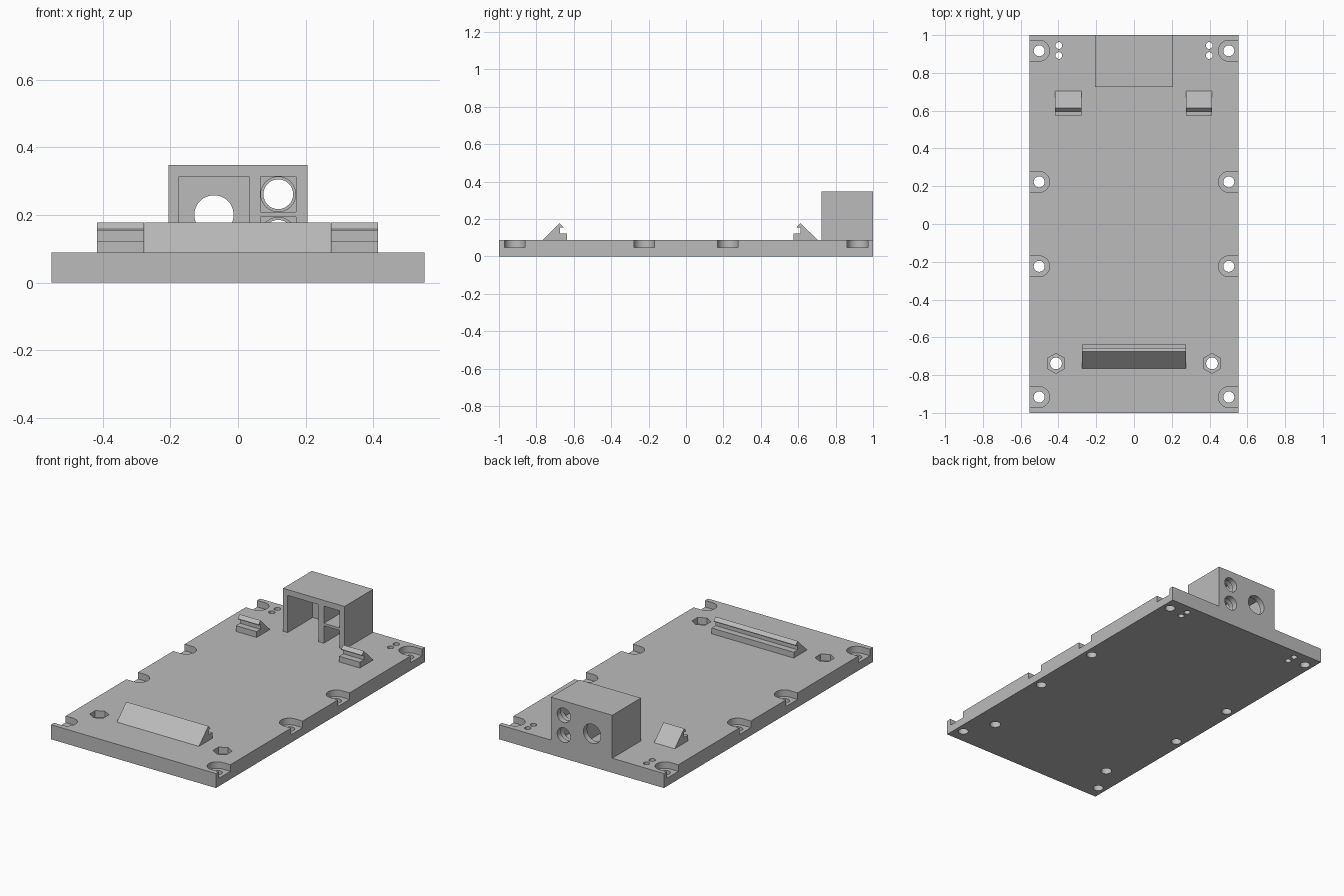
import bpy, bmesh
from math import sin, cos, pi

if "Cube" in bpy.data.objects:
    bpy.data.objects.remove(bpy.data.objects["Cube"], do_unlink=True)

grey = bpy.data.materials.new("plain grey")
grey.use_nodes = True
GREY = (0.5, 0.5, 0.5, 1)
grey.diffuse_color = GREY
grey.node_tree.nodes["Principled BSDF"].inputs["Base Color"].default_value = GREY

# Maps a 2D outline point plus a depth to 3D, for each extrusion axis
PLACE = {
    "x": lambda a, b, d: (d, a, b),
    "y": lambda a, b, d: (a, d, b),
    "z": lambda a, b, d: (a, b, d),
}


def prisms(name, axis, solids):
    """One object made of extruded outlines: (outline, low, high)."""
    bm = bmesh.new()
    for outline, low, high in solids:
        rings = [[bm.verts.new(PLACE[axis](a, b, d)) for a, b in outline] for d in (low, high)]
        for ring in rings:
            bm.faces.new(ring)
        n = len(outline)
        for i in range(n):
            j = (i + 1) % n
            bm.faces.new((rings[0][i], rings[0][j], rings[1][j], rings[1][i]))
    bmesh.ops.recalc_face_normals(bm, faces=bm.faces)
    mesh = bpy.data.meshes.new(name)
    bm.to_mesh(mesh)
    bm.free()
    mesh.materials.append(grey)
    obj = bpy.data.objects.new(name, mesh)
    bpy.context.collection.objects.link(obj)
    return obj


def rect(a0, a1, b0, b1):
    return [(a0, b0), (a1, b0), (a1, b1), (a0, b1)]


def arc(a, b, r, n=48, start=0.0, sweep=2 * pi, closed=True):
    steps = n if closed else n - 1
    return [(a + r * cos(start + sweep * i / steps), b + r * sin(start + sweep * i / steps))
            for i in range(n)]


def cut(obj, cutter):
    mod = obj.modifiers.new("cut", "BOOLEAN")
    mod.object, mod.solver = cutter, "EXACT"
    bpy.context.view_layer.objects.active = obj
    bpy.ops.object.modifier_apply(modifier=mod.name)
    bpy.data.objects.remove(cutter, do_unlink=True)


def smooth(obj):
    bpy.ops.object.select_all(action="DESELECT")
    obj.select_set(True)
    bpy.context.view_layer.objects.active = obj
    bpy.ops.object.shade_smooth_by_angle(angle=0.5)


HALF_W, TOP, RECESS = 0.552, 0.088, 0.048

# Base plate with open edge slots, hex nut pockets and through holes
plate = prisms("base_plate", "z", [(rect(-HALF_W, HALF_W, -1, 1), 0, TOP)])
recesses, holes = [], []
for side in (-1, 1):
    for y in (-0.916, -0.224, 0.223, 0.917):
        x, edge = side * 0.502, side * 0.6
        slot = arc(x, y, 0.055, 25, pi / 2, side * pi, closed=False)
        slot += [(edge, y - 0.055), (edge, y + 0.055)]
        recesses.append((slot, RECESS, 0.2))
        holes.append((arc(x, y, 0.029), -0.1, 0.2))
    x = side * 0.413
    recesses.append((arc(x, -0.738, 0.053, 6, pi / 6), RECESS, 0.2))
    holes.append((arc(x, -0.738, 0.031), -0.1, 0.2))
    for y in (0.892, 0.945):
        holes.append((arc(side * 0.398, y, 0.018, 32), -0.1, 0.2))
cut(plate, prisms("recess_cutter", "z", recesses))
cut(plate, prisms("hole_cutter", "z", holes))
smooth(plate)

# Connector housing with one wide bay and two stacked small bays
housing = prisms("connector_housing", "y", [(rect(-0.206, 0.206, TOP, 0.348), 0.725, 1)])
BX, SX, SMALL_Z = -0.071, 0.119, (0.141, 0.261)
bays = [(rect(BX - 0.104, BX + 0.104, 0.05, 0.313), 0.6, 0.965),
        (rect(SX - 0.052, SX + 0.052, 0.05, 0.194), 0.6, 0.93),
        (rect(SX - 0.052, SX + 0.052, 0.209, 0.313), 0.6, 0.93)]
cut(housing, prisms("bay_cutter", "y", bays))
cut(housing, prisms("counterbore_cutter", "y",
                    [(arc(SX, z, 0.0515), 0.9, 0.965) for z in SMALL_Z]))
ports = [(arc(SX, z, 0.044), 0.9, 1.1) for z in SMALL_Z]
ports.append((arc(BX, 0.2, 0.058), 0.9, 1.1))
cut(housing, prisms("port_cutter", "y", ports))
smooth(housing)


# Snap clips: sloped back, barbed tip and a resting ledge
def clip(name, x0, x1, y, facing):
    shape = [(-0.09, TOP), (0, 0.177), (0.019, 0.158), (0.019, 0.154),
             (0, 0.154), (0, 0.123), (0.038, 0.123), (0.038, TOP)]
    prisms(name, "x", [([(y + facing * a, b) for a, b in shape], x0, x1)])


clip("front_clip", -0.276, 0.274, -0.675, 1)
clip("rear_right_clip", -0.417, -0.278, 0.613, -1)
clip("rear_left_clip", 0.275, 0.414, 0.613, -1)
